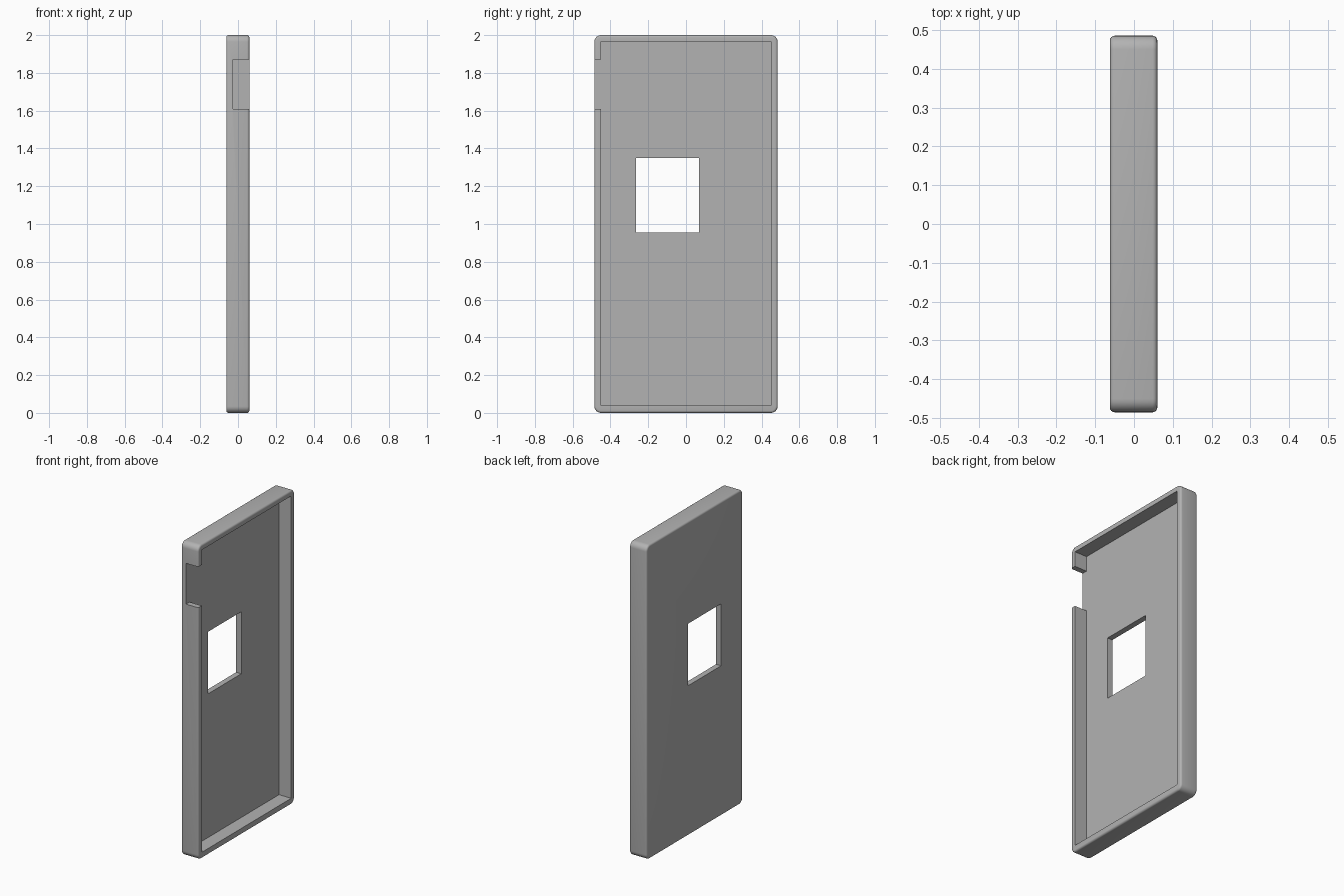
import bpy
import bmesh
import math
from mathutils import Matrix, Vector

old = bpy.data.objects.get("Cube")
if old:
    bpy.data.objects.remove(old, do_unlink=True)

grey = bpy.data.materials.new("plain grey")
grey.use_nodes = True
colour = (0.45, 0.45, 0.45, 1)
grey.diffuse_color = colour
grey.node_tree.nodes["Principled BSDF"].inputs["Base Color"].default_value = colour


def box(name, low, high):
    """Box object spanning two opposite corners."""
    low, high = Vector(low), Vector(high)
    bm = bmesh.new()
    place = Matrix.Translation((low + high) / 2) @ Matrix.Diagonal((*(high - low), 1))
    bmesh.ops.create_cube(bm, size=1, matrix=place)
    mesh = bpy.data.meshes.new(name)
    bm.to_mesh(mesh)
    bm.free()
    mesh.materials.append(grey)
    obj = bpy.data.objects.new(name, mesh)
    bpy.context.collection.objects.link(obj)
    return obj


BACK, FRONT, FLOOR = -0.062, 0.06, -0.026
HALF, INNER = 0.485, 0.45

# Tray shell: round the four corners, then soften both rims
case = box("case_shell", (BACK, -HALF, 0), (FRONT, HALF, 2))
bm = bmesh.new()
bm.from_mesh(case.data)
corners = [e for e in bm.edges if abs(e.verts[0].co.x - e.verts[1].co.x) > 0.01]
bmesh.ops.bevel(bm, geom=corners, offset=0.035, segments=6, profile=0.5, affect='EDGES')
rims = [e for e in bm.edges if abs(e.verts[0].co.x - e.verts[1].co.x) < 0.001
        and any(abs(f.normal.x) > 0.9 for f in e.link_faces)]
bmesh.ops.bevel(bm, geom=rims, offset=0.012, segments=4, profile=0.5, affect='EDGES')
bm.to_mesh(case.data)
bm.free()

# Inner recess, side notch and back window
cutters = [
    box("recess_cutter", (FLOOR, -INNER, 0.04), (0.2, INNER, 1.965)),
    box("notch_cutter", (FLOOR, -0.6, 1.61), (0.2, -0.4, 1.87)),
    box("window_cutter", (-0.2, -0.265, 0.955), (0.2, 0.07, 1.35)),
]
bpy.context.view_layer.objects.active = case
for cutter in cutters:
    mod = case.modifiers.new(cutter.name, 'BOOLEAN')
    mod.operation = 'DIFFERENCE'
    mod.solver = 'EXACT'
    mod.object = cutter
    bpy.ops.object.modifier_apply(modifier=mod.name)
    bpy.data.objects.remove(cutter, do_unlink=True)

bpy.ops.object.select_all(action='DESELECT')
case.select_set(True)
bpy.ops.object.shade_smooth_by_angle(angle=math.radians(32))
